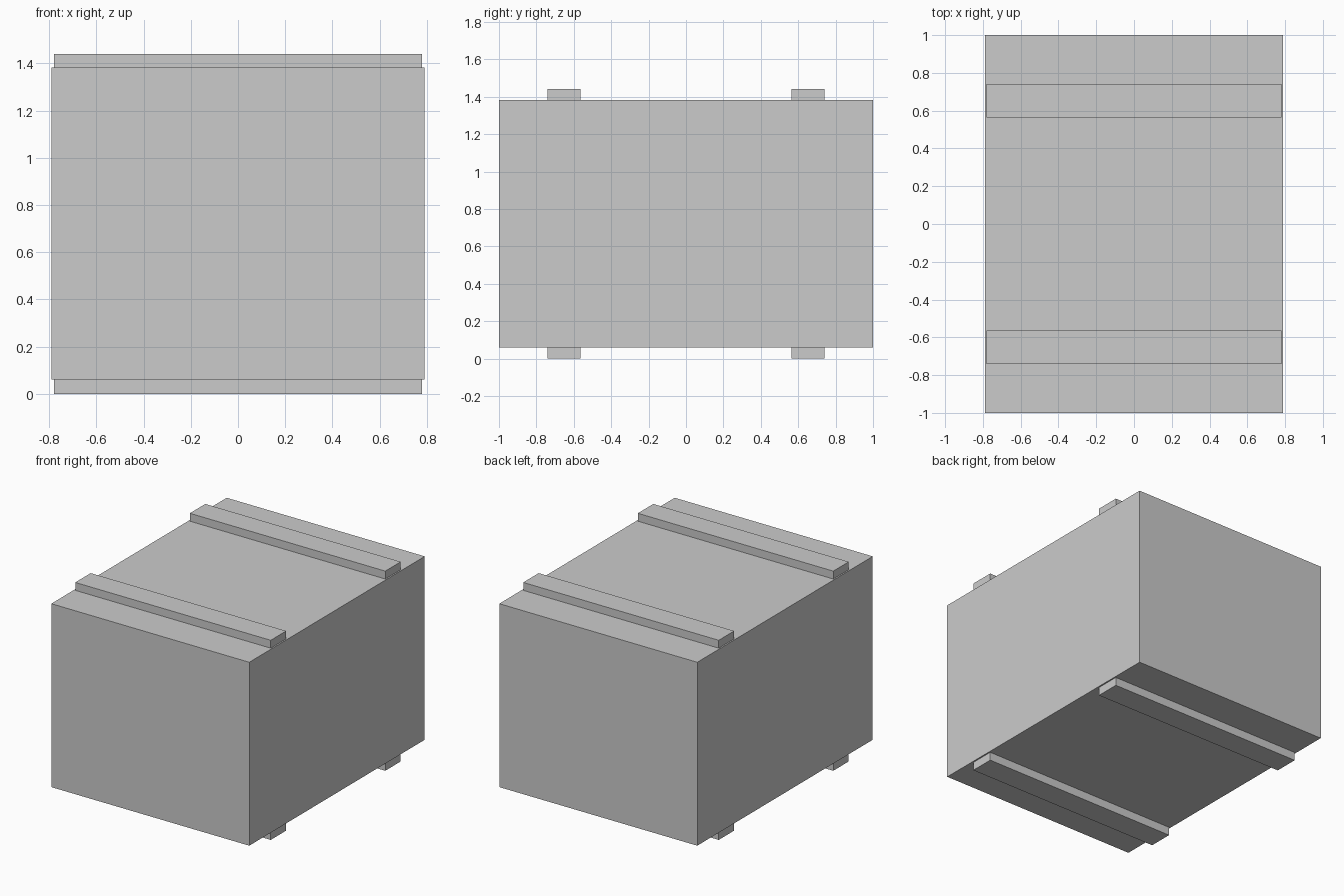
import bpy

if "Cube" in bpy.data.objects:
    bpy.data.objects.remove(bpy.data.objects["Cube"])


def box(name, lo, hi):
    """Axis-aligned box between two corners."""
    bpy.ops.mesh.primitive_cube_add(size=1, location=[(a + b) / 2 for a, b in zip(lo, hi)])
    ob = bpy.context.object
    ob.name = name
    ob.scale = [b - a for a, b in zip(lo, hi)]
    bpy.ops.object.transform_apply(location=False, rotation=False, scale=True)
    return ob


BOTTOM, TOP, HEIGHT = 0.06, 1.383, 1.44

# Crate body
box("crate_body", (-0.79, -1, BOTTOM), (0.79, 1, TOP))

# Battens across the lid and the base, front and back
for end, y in (("front", -0.653), ("back", 0.653)):
    for level, z0, z1 in (("base", 0, BOTTOM), ("lid", TOP, HEIGHT)):
        box(f"{level}_batten_{end}", (-0.78, y - 0.088, z0), (0.78, y + 0.088, z1))
